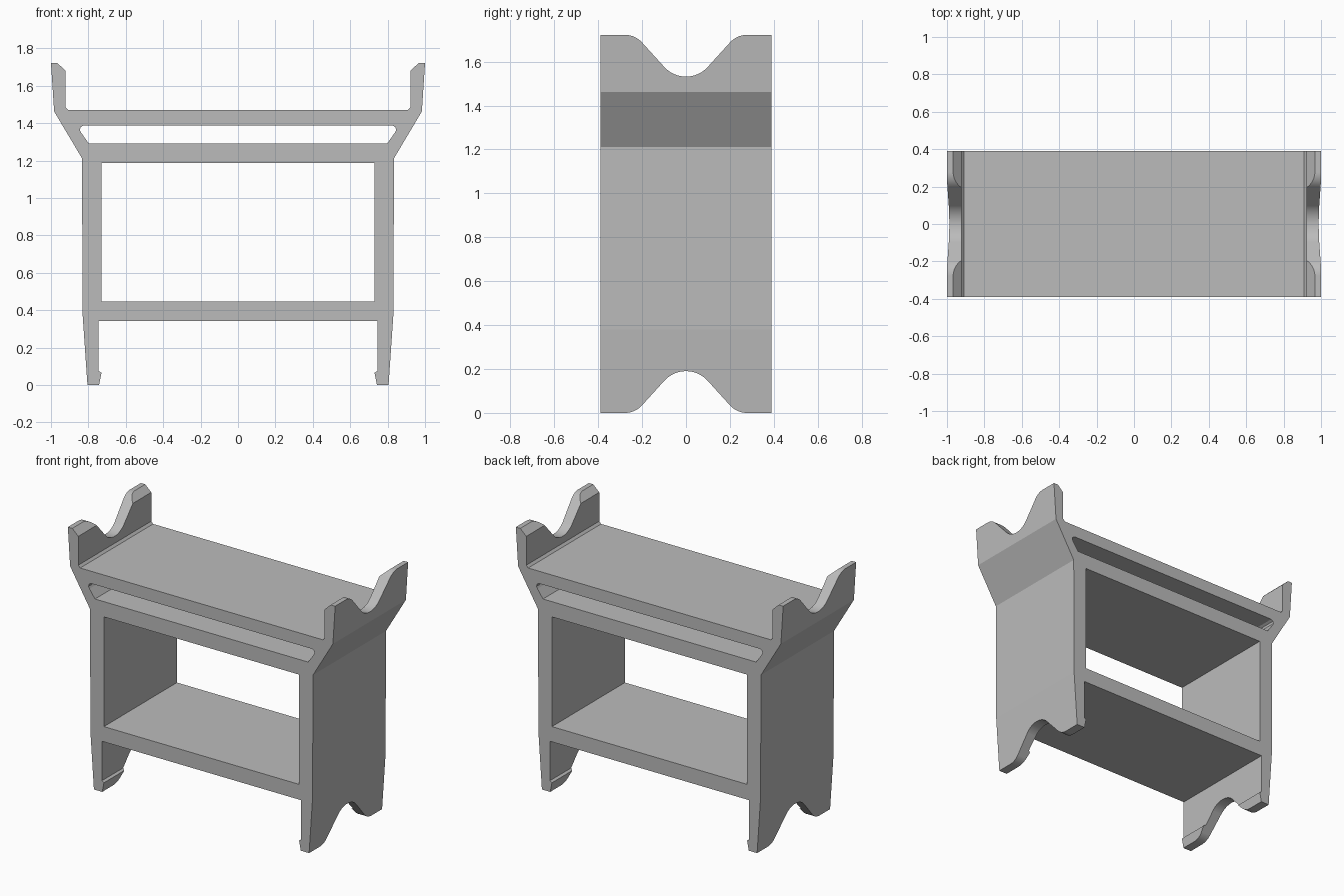
import bpy, bmesh, math

if "Cube" in bpy.data.objects:
    bpy.data.objects.remove(bpy.data.objects["Cube"], do_unlink=True)

DEPTH = 0.39    # half depth front to back
TOP = 1.722

grey = bpy.data.materials.new("plain grey")
grey.use_nodes = True
grey.diffuse_color = (0.5, 0.5, 0.5, 1)
grey.node_tree.nodes["Principled BSDF"].inputs["Base Color"].default_value = (0.5, 0.5, 0.5, 1)


def prism(name, points, axis, half):
    """Extrude a closed profile along x or y, centred on the origin."""
    bm = bmesh.new()
    place = (lambda a, z, d: (a, d, z)) if axis == "y" else (lambda a, z, d: (d, a, z))
    face = bm.faces.new([bm.verts.new(place(a, z, -half)) for a, z in points])
    move = bmesh.ops.extrude_face_region(bm, geom=[face])
    verts = [v for v in move["geom"] if isinstance(v, bmesh.types.BMVert)]
    bmesh.ops.translate(bm, verts=verts, vec=place(0, 0, 2 * half))
    bmesh.ops.recalc_face_normals(bm, faces=bm.faces)
    mesh = bpy.data.meshes.new(name)
    bm.to_mesh(mesh)
    bm.free()
    mesh.materials.append(grey)
    obj = bpy.data.objects.new(name, mesh)
    bpy.context.collection.objects.link(obj)
    return obj


def mirrored(half):
    """Complete a half profile by reflecting it across the centre."""
    return half + [(-a, z) for a, z in reversed(half)]


def wave(base, way):
    """Scalloped notch: rounded shoulders, straight slopes, round bottom."""
    r1, r2, n = 0.105, 0.134, 16
    angles = [math.radians(45) * i / n for i in range(n + 1)]
    shoulder = [(0.278 - r1 * math.sin(t), r1 * (1 - math.cos(t))) for t in angles]
    dip = [(r2 * math.sin(t), 0.19 - r2 * (1 - math.cos(t))) for t in reversed(angles)]
    half = [(0.278, -0.1)] + shoulder + dip[:-1]
    pts = half + [(0, 0.19)] + [(-y, d) for y, d in reversed(half)]
    return [(y, base + way * d) for y, d in pts]


# Bench body: foot, leg, flared shoulder, raised end and top board
outline = mirrored([
    (0.745, 0.342), (0.745, 0.075), (0.73, 0.065), (0.743, 0), (0.805, 0),
    (0.831, 0.38), (0.834, 1.212), (0.983, 1.462), (1.0, TOP), (0.967, TOP),
    (0.922, 1.68), (0.922, 1.485), (0.908, 1.47)])
bench = prism("bench_frame", outline, "y", DEPTH)

# Openings and scalloped ends
cutters = [
    prism("window_cutter", mirrored([(0.73, 0.445), (0.73, 1.187)]), "y", 0.6),
    prism("slot_cutter", mirrored([
        (0.797, 1.29), (0.838, 1.348), (0.845, 1.362), (0.842, 1.378),
        (0.826, 1.387)]), "y", 0.6),
    prism("top_scallop_cutter", wave(TOP, -1), "x", 1.2),
    prism("foot_scallop_cutter", wave(0, 1), "x", 1.2),
]
bpy.context.view_layer.objects.active = bench
for cutter in cutters:
    cutter.hide_render = True
    mod = bench.modifiers.new(cutter.name, "BOOLEAN")
    mod.operation, mod.solver, mod.object = "DIFFERENCE", "EXACT", cutter
    bpy.ops.object.modifier_apply(modifier=mod.name)
    bpy.data.objects.remove(cutter, do_unlink=True)

# Smooth only the scallop curves
bpy.ops.object.select_all(action="DESELECT")
bench.select_set(True)
bpy.ops.object.shade_smooth_by_angle(angle=math.radians(3.3))
